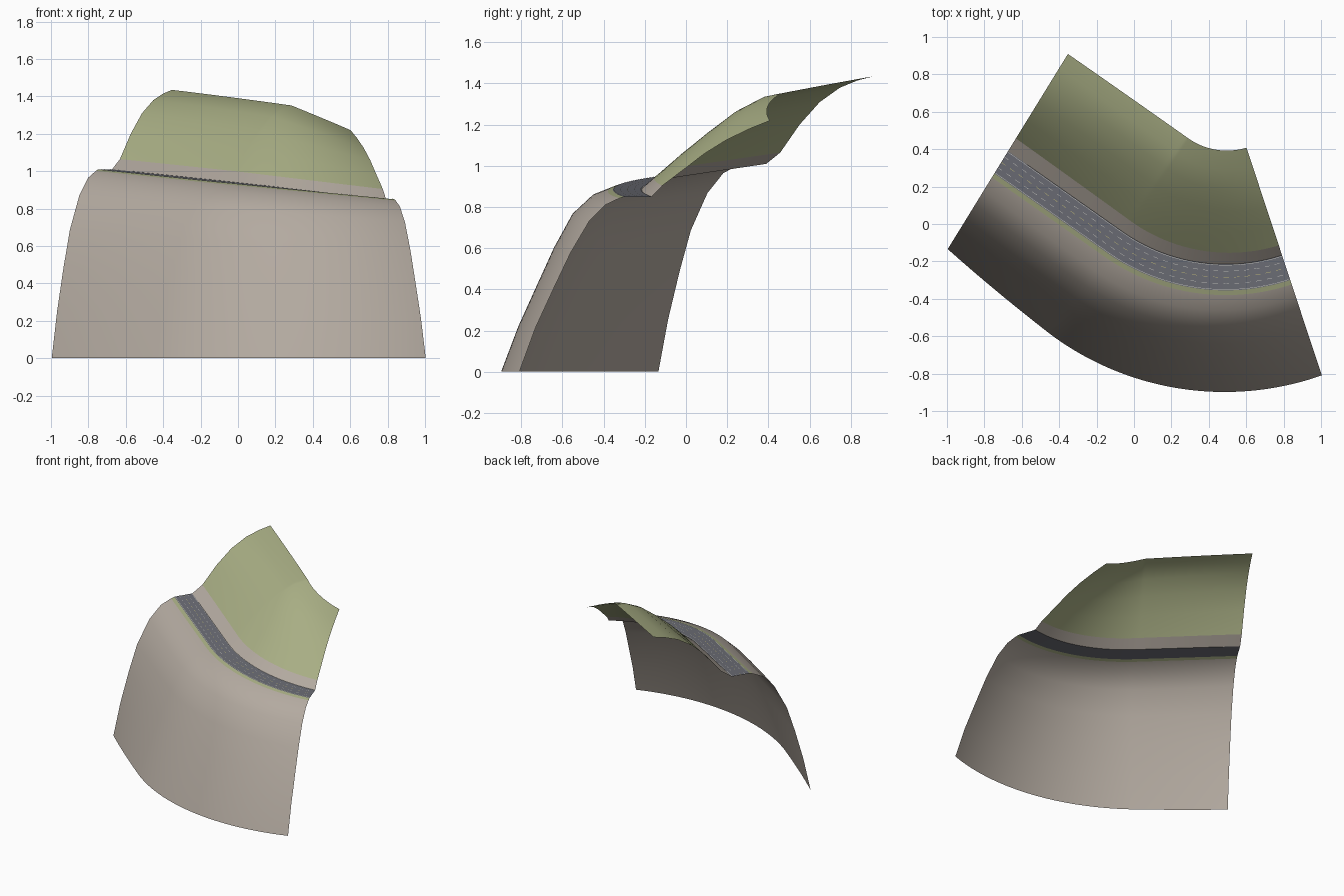
import bpy
from math import asin, atan2, cos, radians, sin, sqrt
from mathutils import Vector

default_cube = bpy.data.objects.get("Cube")
if default_cube:
    bpy.data.objects.remove(default_cube)

STATIONS = 120


def make_material(name, colour):
    material = bpy.data.materials.new(name)
    material.use_nodes = True
    rgba = (*colour, 1)
    material.diffuse_color = rgba
    shader = next(n for n in material.node_tree.nodes if n.type == "BSDF_PRINCIPLED")
    shader.inputs["Base Color"].default_value = rgba
    shader.inputs["Roughness"].default_value = 0.9
    return material


rock = make_material("warm grey rock", (0.45, 0.40, 0.35))
grass = make_material("dry green grass", (0.39, 0.42, 0.23))
asphalt = make_material("asphalt grey", (0.15, 0.155, 0.18))
white_paint = make_material("faded white paint", (0.55, 0.55, 0.52))
yellow_paint = make_material("faded yellow paint", (0.55, 0.5, 0.2))

# Road centre line in plan: a straight tangent running into a circular bend
start = Vector((-0.71, 0.33))
bend_centre = Vector((0.49, 0.745))
bend_radius = 1.03
to_centre = bend_centre - start
straight = sqrt(to_centre.length_squared - bend_radius**2)
entry_angle = atan2(to_centre.y, to_centre.x) - asin(bend_radius / to_centre.length)
exit_angle = radians(18.3)
total = straight + bend_radius * (exit_angle - entry_angle)


def road_frame(t):
    """Centre, uphill direction and height of the road at t."""
    run = t * total
    angle = entry_angle + max(0, run - straight) / bend_radius
    if run < straight:
        centre = start + run * Vector((cos(angle), sin(angle)))
    else:
        centre = bend_centre + bend_radius * Vector((sin(angle), -cos(angle)))
    # the left end is cut slightly askew
    angle += radians(3.5) * (1 - t)**4
    return centre, Vector((-sin(angle), cos(angle))), 0.935 - 0.105 * centre.x


def blend(values, t):
    """Quadratic through the left end, the middle and the right end."""
    left, middle, right = values
    return (left * (1 - t) * (1 - 2 * t)
            + middle * 4 * t * (1 - t)
            + right * t * (2 * t - 1))


def constant(value):
    return (value, value, value)


def rail_point(rail, t):
    """A rail is (offsets, rises, share of the road height)."""
    offsets, rises, share = rail
    centre, normal, height = road_frame(t)
    place = centre + normal * blend(offsets, t)
    return (place.x, place.y, height * share + blend(rises, t))


def sweep(name, rails, material, keep=lambda i: True):
    """Skin a strip between neighbouring rails along the road."""
    count = len(rails)
    verts = [rail_point(rail, i / STATIONS) for i in range(STATIONS + 1) for rail in rails]
    faces = []
    for i in range(STATIONS):
        if keep(i):
            for j in range(count - 1):
                a = i * count + j
                faces.append((a, a + count, a + count + 1, a + 1))
    mesh = bpy.data.meshes.new(name)
    mesh.from_pydata(verts, [], faces)
    mesh.materials.append(material)
    mesh.shade_smooth()
    obj = bpy.data.objects.new(name, mesh)
    bpy.context.collection.objects.link(obj)


# Cliff below the road: share of road height, then offsets at the three stations
cliff_profile = [
    (0, (-0.545, -0.605, -0.607)),
    (0.25, (-0.49, -0.525, -0.525)),
    (0.48, (-0.425, -0.44, -0.43)),
    (0.68, (-0.36, -0.365, -0.345)),
    (0.86, (-0.265, -0.28, -0.25)),
    (0.955, (-0.175, -0.185, -0.165)),
    (0.992, constant(-0.095)),
]
cliff = [(offsets, constant(0), share) for share, offsets in cliff_profile]

# Slope above the road: offsets and rises at the three stations
slope_profile = [
    (constant(0.07), constant(0)),
    ((0.15, 0.14, 0.125), (0.055, 0.055, 0.055)),
    ((0.26, 0.255, 0.23), (0.19, 0.165, 0.13)),
    ((0.375, 0.37, 0.34), (0.30, 0.26, 0.21)),
    ((0.49, 0.48, 0.45), (0.37, 0.34, 0.275)),
    ((0.59, 0.58, 0.57), (0.405, 0.385, 0.33)),
    ((0.68, 0.68, 0.675), (0.425, 0.402, 0.37)),
]
slope = [(offsets, rises, 1) for offsets, rises in slope_profile]

near_edge = (constant(-0.07), constant(0), 1)

sweep("cliff_face", cliff, rock)
sweep("grass_verge", [cliff[-1], near_edge], grass)
sweep("road_surface", [near_edge, slope[0]], asphalt)
sweep("rock_cutting", slope[:2], rock)
sweep("grass_hillside", slope[1:], grass)


# Painted lines just above the road
def paint(name, offset, material, keep=lambda i: True):
    half = 0.0012
    rails = [(constant(offset + side * half), constant(0.002), 1) for side in (-1, 1)]
    sweep(name, rails, material, keep)


def dashes(i):
    return i % 4 < 2


for label, side in (("near", -1), ("far", 1)):
    paint(label + "_edge_line", side * 0.065, white_paint)
    paint(label + "_lane_dashes", side * 0.033, white_paint, dashes)
paint("centre_dashes", 0, yellow_paint, dashes)
